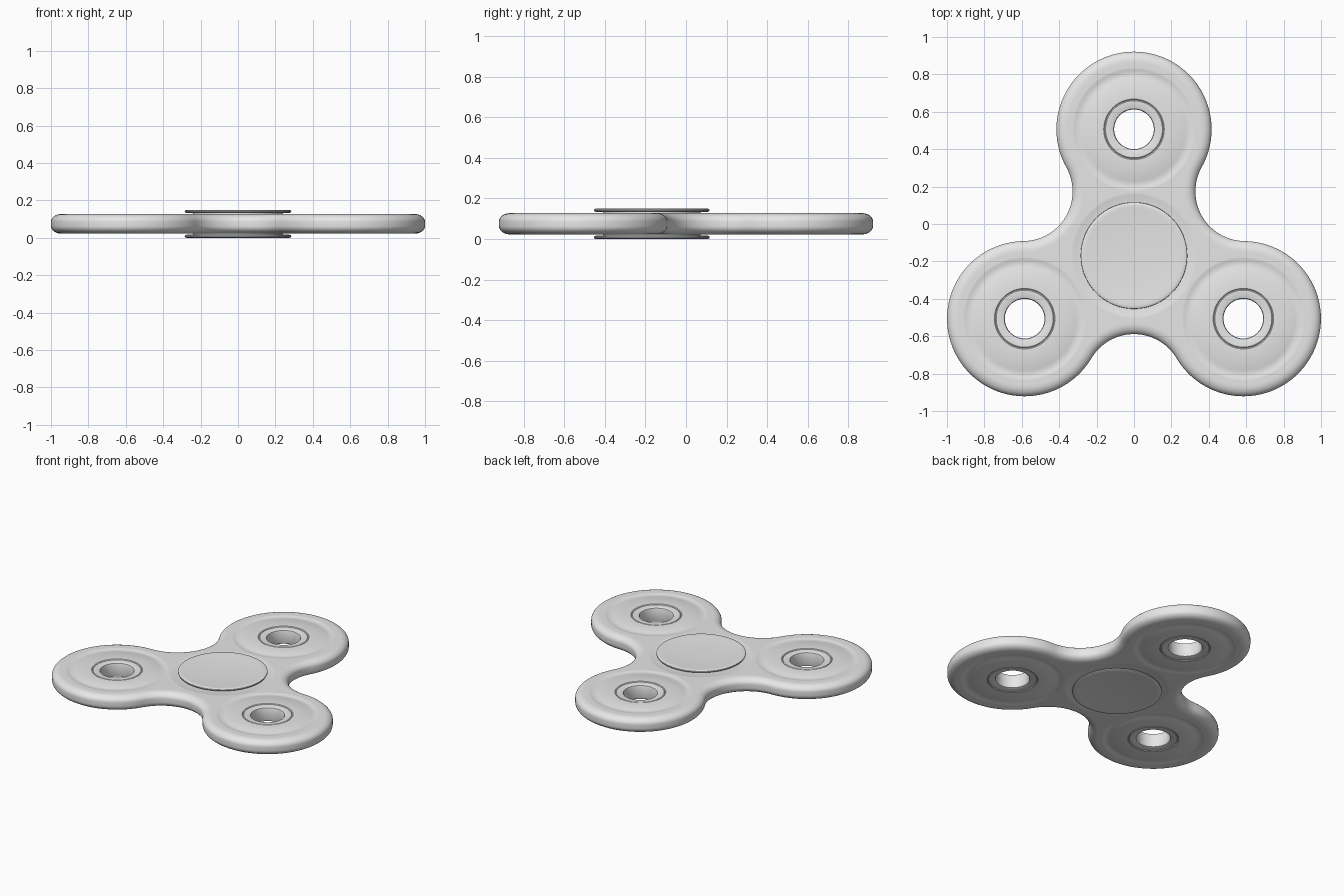
import bpy, bmesh
from math import sin, cos, pi, atan2, radians, sqrt
from mathutils import Vector

cube = bpy.data.objects.get("Cube")
if cube:
    bpy.data.objects.remove(cube)

MID_Z = 0.075       # plane of symmetry
HALF = 0.0525       # half thickness of the body
ARM = 0.675         # hub centre to lobe centre
LOBE_R = 0.415
WAIST = 0.42        # hub centre to the valley between two lobes
HUB = Vector((0, -ARM / 4, 0))
ANGLES = [radians(90 + 120 * k) for k in range(3)]
LOBES = [HUB + ARM * Vector((cos(a), sin(a), 0)) for a in ANGLES]

grey = bpy.data.materials.new("plain grey")
grey.use_nodes = True
grey.diffuse_color = (0.8, 0.8, 0.8, 1)
grey.node_tree.nodes["Principled BSDF"].inputs["Base Color"].default_value = (0.8, 0.8, 0.8, 1)


def bridge(bm, a, b):
    n = len(a)
    for i in range(n):
        j = (i + 1) % n
        bm.faces.new((a[i], a[j], b[j], b[i]))


def skin(bm, loops):
    """Join successive loops of points; return the rows of vertices."""
    rows = [[bm.verts.new(p) for p in loop] for loop in loops]
    for a, b in zip(rows, rows[1:]):
        bridge(bm, a, b)
    return rows


def lathe(bm, profile, centre, n=72):
    return skin(bm, [[centre + Vector((r * cos(2 * pi * i / n), r * sin(2 * pi * i / n), z))
                      for i in range(n)] for r, z in profile])


def finish(bm, name):
    """Mirror the upper half downwards and make a smooth object."""
    bmesh.ops.remove_doubles(bm, verts=bm.verts[:], dist=1e-5)
    bmesh.ops.mirror(bm, geom=bm.verts[:] + bm.edges[:] + bm.faces[:], axis='Z', merge_dist=1e-5)
    bmesh.ops.remove_doubles(bm, verts=bm.verts[:], dist=1e-5)
    bmesh.ops.recalc_face_normals(bm, faces=bm.faces[:])
    mesh = bpy.data.meshes.new(name)
    bm.to_mesh(mesh)
    bm.free()
    mesh.materials.append(grey)
    ob = bpy.data.objects.new(name, mesh)
    ob.location.z = MID_Z
    bpy.context.collection.objects.link(ob)
    bpy.ops.object.select_all(action='DESELECT')
    ob.select_set(True)
    bpy.context.view_layer.objects.active = ob
    bpy.ops.object.shade_smooth_by_angle(angle=radians(35))
    return ob


def outline(inset, z):
    """Three lobes joined by tangent hollow arcs, drawn inwards by inset."""
    fillet = (ARM**2 + WAIST**2 - ARM * WAIST - LOBE_R**2) / (2 * LOBE_R - 2 * WAIST + ARM)
    reach = WAIST + fillet
    fc = Vector((reach * cos(pi / 3), reach * sin(pi / 3), 0))
    turn = atan2(fc.y, fc.x - ARM)
    points = []
    for k in ANGLES:
        arc = []
        n = 56
        for i in range(n + 1):
            t = turn * (2 * i / n - 1)
            r = LOBE_R - inset
            arc.append((ARM + r * cos(t), r * sin(t)))
        n = 28
        start, end = turn + pi, 2 * pi / 3 + pi - turn + pi - pi
        for i in range(1, n):
            t = start + (end - start) * i / n
            r = fillet + inset
            arc.append((fc.x + r * cos(t), fc.y + r * sin(t)))
        points += [HUB + Vector((x * cos(k) - y * sin(k), x * sin(k) + y * cos(k), z))
                   for x, y in arc]
    return points


# Body: rounded rim, flat web, grooved lobes with bores, hub seat
bm = bmesh.new()
ROUND_IN, ROUND_UP = 0.055, 0.04
layers = [outline(0, 0)]
for i in range(9):
    t = pi / 2 * i / 8
    layers.append(outline(ROUND_IN * (1 - cos(t)), HALF - ROUND_UP * (1 - sin(t))))
layers.append(outline(ROUND_IN + 0.008, HALF))
borders = [skin(bm, layers)[-1]]

lobe_profile = [(0.33, HALF), (0.322, HALF), (0.312, HALF - 0.004), (0.28, HALF - 0.004),
                (0.27, HALF), (0.162, HALF), (0.157, HALF - 0.004), (0.157, 0)]
for centre in LOBES:
    borders.append(lathe(bm, lobe_profile, centre)[0])

hub_profile = [(0.335, HALF), (0.327, HALF), (0.315, HALF - 0.004), (0.24, HALF - 0.004), (0.24, 0)]
borders.append(lathe(bm, hub_profile, HUB)[0])

rims = [bm.edges.get((ring[i - 1], ring[i])) for ring in borders for i in range(len(ring))]
bmesh.ops.triangle_fill(bm, use_beauty=True, use_dissolve=False, edges=rims, normal=(0, 0, 1))
finish(bm, "spinner_body")

# Bearing rings set into the lobes
ring_profile = [(0.157, 0), (0.157, HALF - 0.006), (0.152, HALF - 0.002), (0.118, HALF - 0.002),
                (0.109, HALF - 0.006), (0.106, HALF - 0.014), (0.106, 0)]
for name, centre in zip(("back", "right", "left"), LOBES):
    bm = bmesh.new()
    lathe(bm, ring_profile, centre)
    finish(bm, name + "_bearing_ring")

# Hub: dished finger caps on a central stem
cap_profile = [(0, 0.066), (0.08, 0.0665), (0.15, 0.068), (0.21, 0.071), (0.25, 0.0738),
               (0.268, 0.075), (0.278, 0.0742), (0.284, 0.071), (0.285, 0.066), (0.282, 0.061),
               (0.274, 0.058), (0.24, 0.057), (0.24, 0)]
bm = bmesh.new()
lathe(bm, cap_profile, HUB, 96)
finish(bm, "finger_caps")
